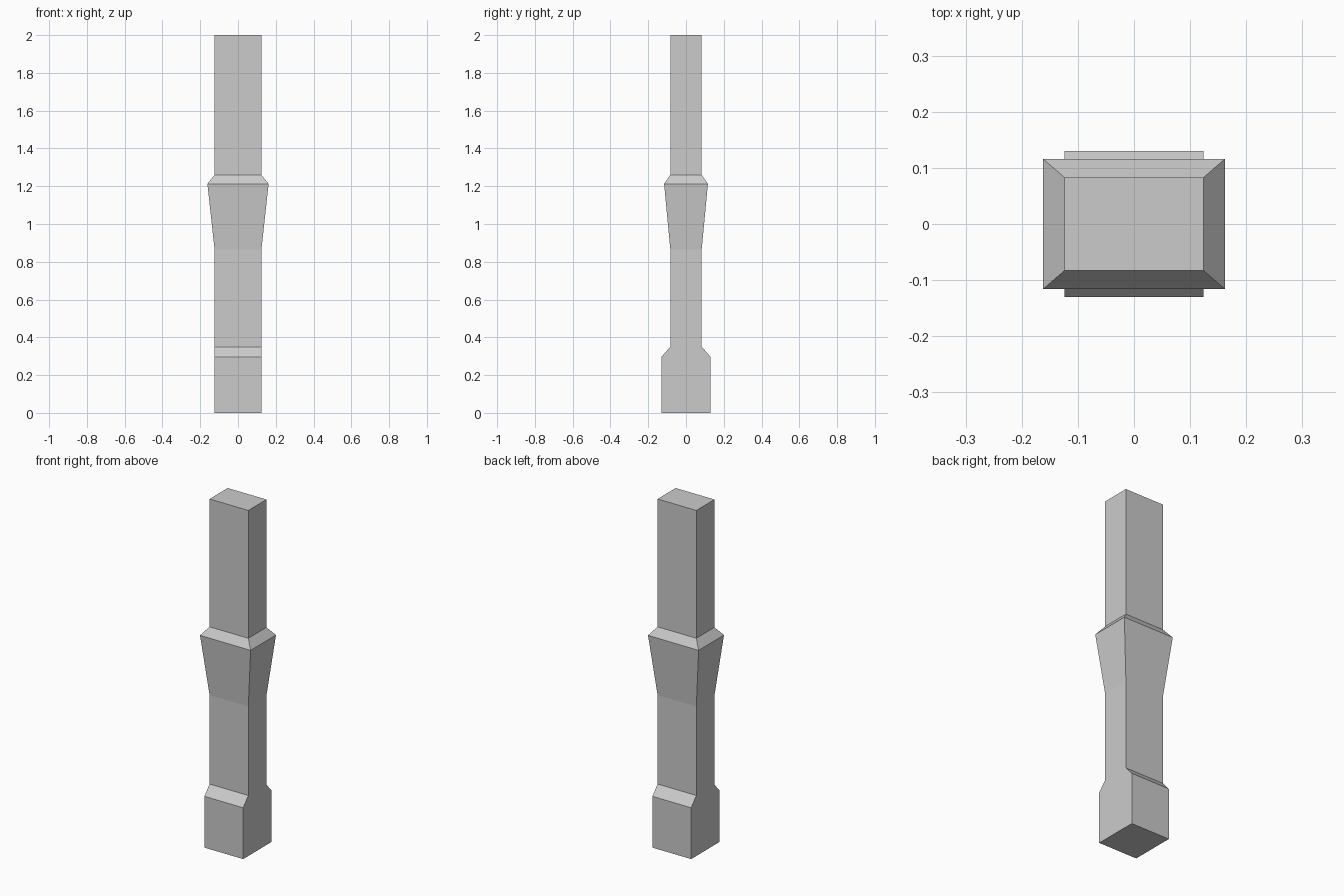
import bpy, bmesh

if "Cube" in bpy.data.objects:
    bpy.data.objects.remove(bpy.data.objects["Cube"])

# Rectangular sections from bottom to top: height, half width, half depth
SECTIONS = [
    (0.00, 0.124, 0.130),   # foot block
    (0.297, 0.124, 0.130),
    (0.35, 0.124, 0.083),   # foot chamfer into the shaft
    (0.865, 0.124, 0.083),  # start of the flare
    (1.213, 0.162, 0.116),  # widest point of the collar
    (1.26, 0.124, 0.083),   # collar chamfer into the upper shaft
    (2.00, 0.124, 0.083),
]


def loft_rectangles(name, sections):
    bm = bmesh.new()
    rings = [[bm.verts.new((sx * hx, sy * hy, z))
              for sx, sy in ((-1, -1), (1, -1), (1, 1), (-1, 1))]
             for z, hx, hy in sections]
    for low, high in zip(rings, rings[1:]):
        for i in range(4):
            j = (i + 1) % 4
            bm.faces.new((low[i], low[j], high[j], high[i]))
    bm.faces.new(rings[0][::-1])
    bm.faces.new(rings[-1])
    bmesh.ops.recalc_face_normals(bm, faces=bm.faces)
    mesh = bpy.data.meshes.new(name)
    bm.to_mesh(mesh)
    bm.free()
    obj = bpy.data.objects.new(name, mesh)
    bpy.context.collection.objects.link(obj)
    return obj


# Post with foot, shaft and flared collar as one closed solid
loft_rectangles("post", SECTIONS)
